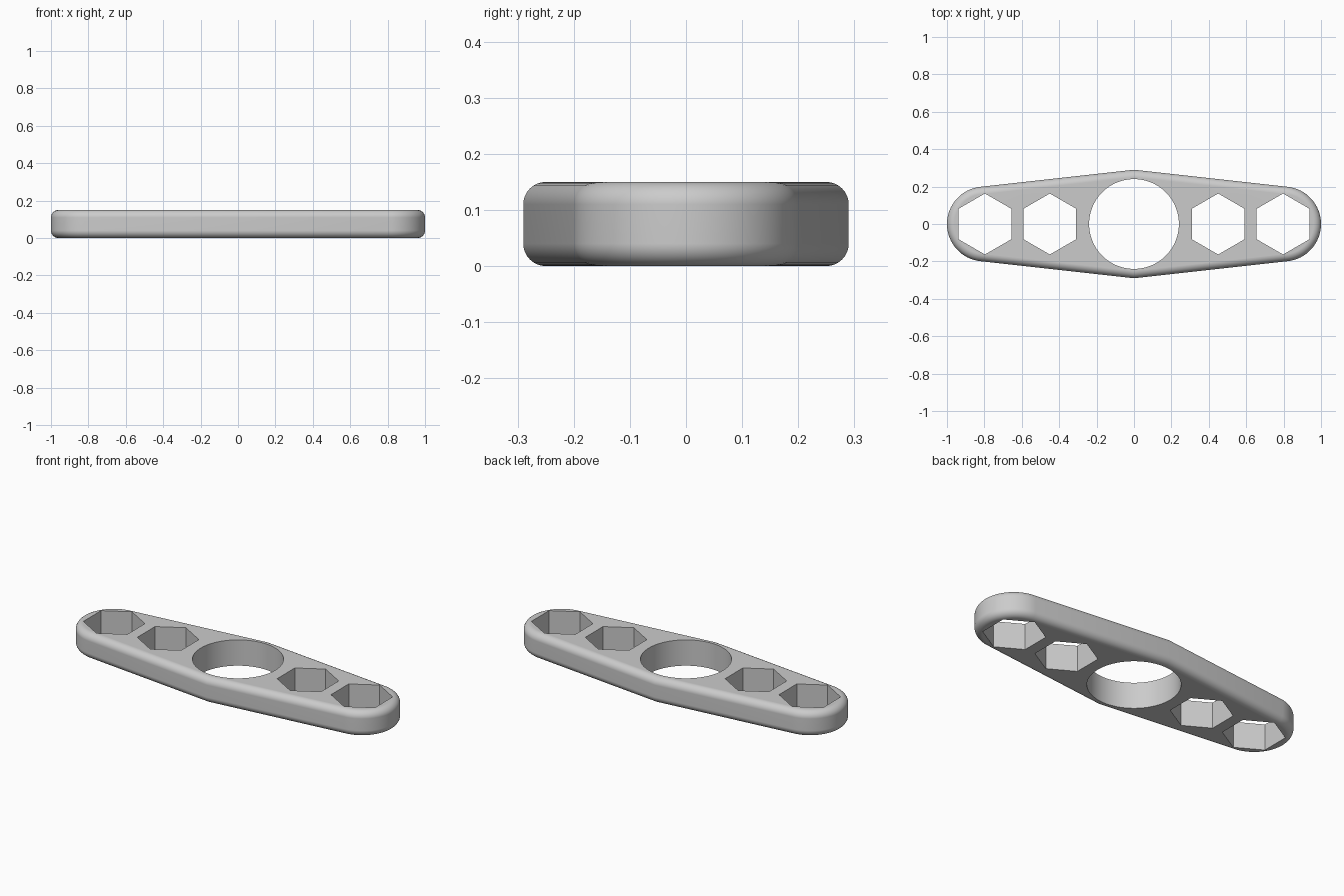
import bpy, bmesh
from math import acos, atan2, cos, sin, hypot, pi, radians

if "Cube" in bpy.data.objects:
    bpy.data.objects.remove(bpy.data.objects["Cube"], do_unlink=True)

HEIGHT = 0.15
END_X, END_R = 0.8, 0.2       # rounded ends
MID_Y = 0.29                  # widest point
FILLET = 0.04
HOLE_R, HEX_R = 0.24, 0.163
HEX_X = (0.45, 0.797)

grey = bpy.data.materials.new("light_grey")
grey.use_nodes = True
colour = (0.6, 0.6, 0.6, 1)
grey.diffuse_color = colour
grey.node_tree.nodes["Principled BSDF"].inputs["Base Color"].default_value = colour


def prism(name, outline, z0, z1, fillet=0):
    """Extrude an outline, optionally rounding its top and bottom rims."""
    bm = bmesh.new()
    base = bm.faces.new([bm.verts.new((x, y, z0)) for x, y in outline])
    top = bmesh.ops.extrude_face_region(bm, geom=[base], use_keep_orig=True)
    moved = [v for v in top["geom"] if isinstance(v, bmesh.types.BMVert)]
    bmesh.ops.translate(bm, verts=moved, vec=(0, 0, z1 - z0))
    bmesh.ops.recalc_face_normals(bm, faces=bm.faces[:])
    if fillet:
        rims = [e for e in bm.edges
                if abs(e.verts[0].co.z - e.verts[1].co.z) < 1e-5]
        bmesh.ops.bevel(bm, geom=rims, offset=fillet, segments=8,
                        profile=0.5, affect='EDGES')
    mesh = bpy.data.meshes.new(name)
    bm.to_mesh(mesh)
    bm.free()
    obj = bpy.data.objects.new(name, mesh)
    bpy.context.collection.objects.link(obj)
    mesh.materials.append(grey)
    return obj


def ring(cx, radius, sides, start=0):
    return [(cx + radius * cos(start + 2 * pi * i / sides),
             radius * sin(start + 2 * pi * i / sides)) for i in range(sides)]


# Plate outline: straight sides tangent to the round ends
tangent = atan2(MID_Y, -END_X) - acos(END_R / hypot(END_X, MID_Y))
steps = 32
arc = [tangent * (2 * i / steps - 1) for i in range(steps + 1)]
right_end = [(END_X + END_R * cos(a), END_R * sin(a)) for a in arc]
left_end = [(-x, -y) for x, y in right_end]
plate = prism("plate", right_end + [(0, MID_Y)] + left_end + [(0, -MID_Y)],
              0, HEIGHT, FILLET)

# Through holes: one round centre and two hexagons on each side
cutters = [prism("round_hole_cutter", ring(0, HOLE_R, 96), -0.1, 0.3)]
for side in (-1, 1):
    for x in HEX_X:
        cutters.append(prism("hex_hole_cutter", ring(side * x, HEX_R, 6, pi / 2),
                             -0.1, 0.3))

bpy.ops.object.select_all(action='DESELECT')
bpy.context.view_layer.objects.active = plate
plate.select_set(True)
for cutter in cutters:
    cutter.hide_render = True
    cut = plate.modifiers.new("hole", 'BOOLEAN')
    cut.operation = 'DIFFERENCE'
    cut.solver = 'EXACT'
    cut.object = cutter
    bpy.ops.object.modifier_apply(modifier=cut.name)
for cutter in cutters:
    bpy.data.objects.remove(cutter, do_unlink=True)

# Smooth fillets, crisp hole edges
bpy.ops.object.shade_smooth_by_angle(angle=radians(30))
weighted = plate.modifiers.new("even_shading", 'WEIGHTED_NORMAL')
weighted.keep_sharp = True
